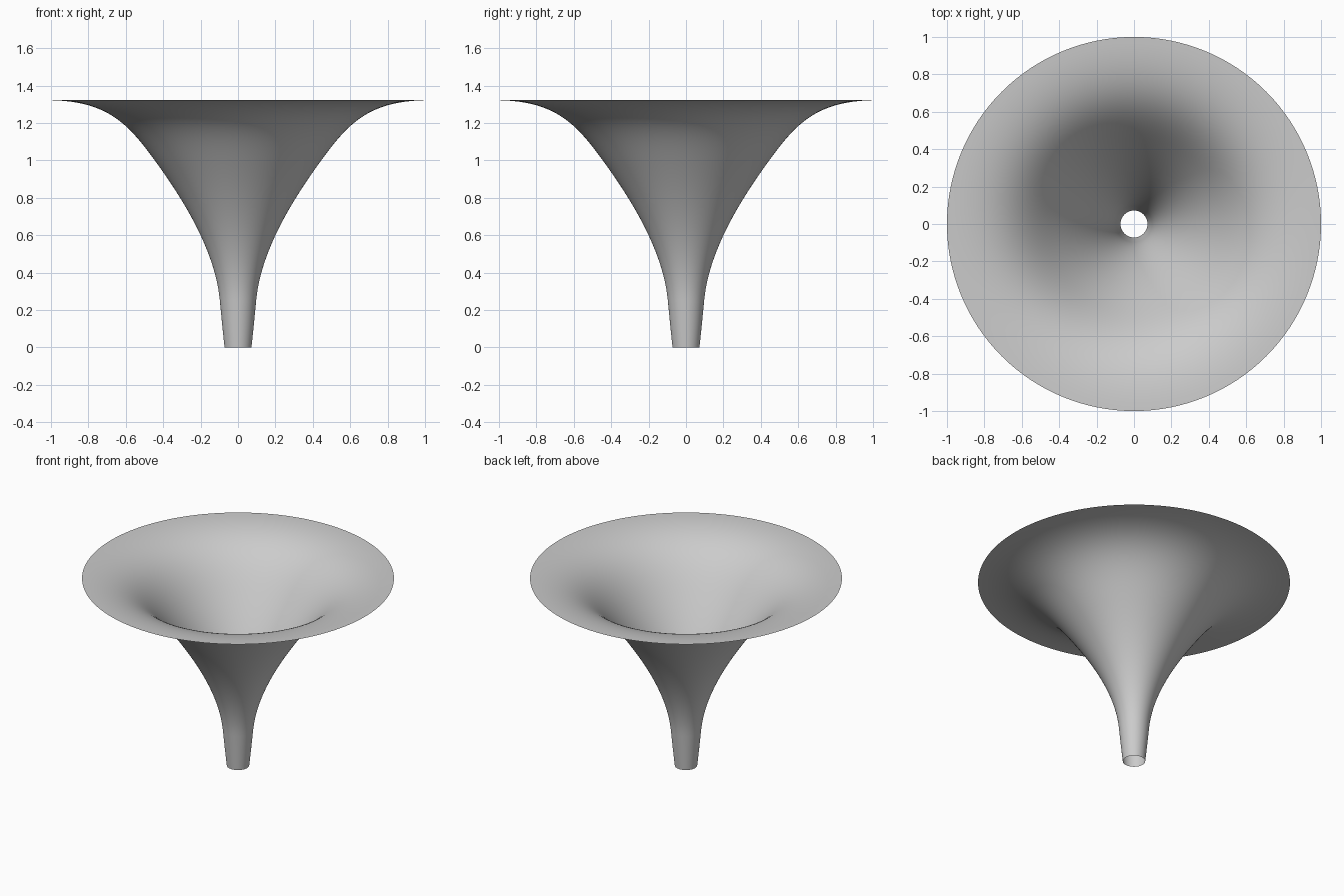
import bpy
import bmesh
import math
from mathutils import Vector
from mathutils.geometry import interpolate_bezier

if "Cube" in bpy.data.objects:
    bpy.data.objects.remove(bpy.data.objects["Cube"], do_unlink=True)

SEGMENTS = 128

# Plain grey material
grey = bpy.data.materials.new("light_grey")
grey.use_nodes = True
colour = (0.6, 0.6, 0.6, 1)
grey.diffuse_color = colour
grey.node_tree.nodes["Principled BSDF"].inputs["Base Color"].default_value = colour


def bezier(points, steps):
    return interpolate_bezier(*[Vector((r, 0, z)) for r, z in points], steps)


# Half profile: straight spout, flaring throat, rim that levels out
spout = [Vector((0.072, 0, 0)), Vector((0.085, 0, 0.125))]
throat = bezier([(0.097, 0.25), (0.12, 0.5), (0.27, 0.76), (0.445, 1.0)], 24)
rim = bezier([(0.445, 1.0), (0.59, 1.2), (0.70, 1.315), (1.0, 1.322)], 24)
profile = spout + throat + rim[1:]

# Thin open horn, spun round the vertical axis
bm = bmesh.new()
verts = [bm.verts.new(p) for p in profile]
edges = [bm.edges.new(pair) for pair in zip(verts, verts[1:])]
bmesh.ops.spin(bm, geom=verts + edges, cent=(0, 0, 0), axis=(0, 0, 1),
               angle=math.tau, steps=SEGMENTS, use_merge=True)
bmesh.ops.remove_doubles(bm, verts=bm.verts, dist=0.0001)

# Face the shell outwards, away from the axis
for face in bm.faces:
    centre = face.calc_center_median()
    face.normal_update()
    if face.normal.x * centre.x + face.normal.y * centre.y < 0:
        face.normal_flip()
    face.smooth = True

mesh = bpy.data.meshes.new("flared_horn")
bm.to_mesh(mesh)
bm.free()
mesh.materials.append(grey)
horn = bpy.data.objects.new("flared_horn", mesh)
bpy.context.collection.objects.link(horn)
